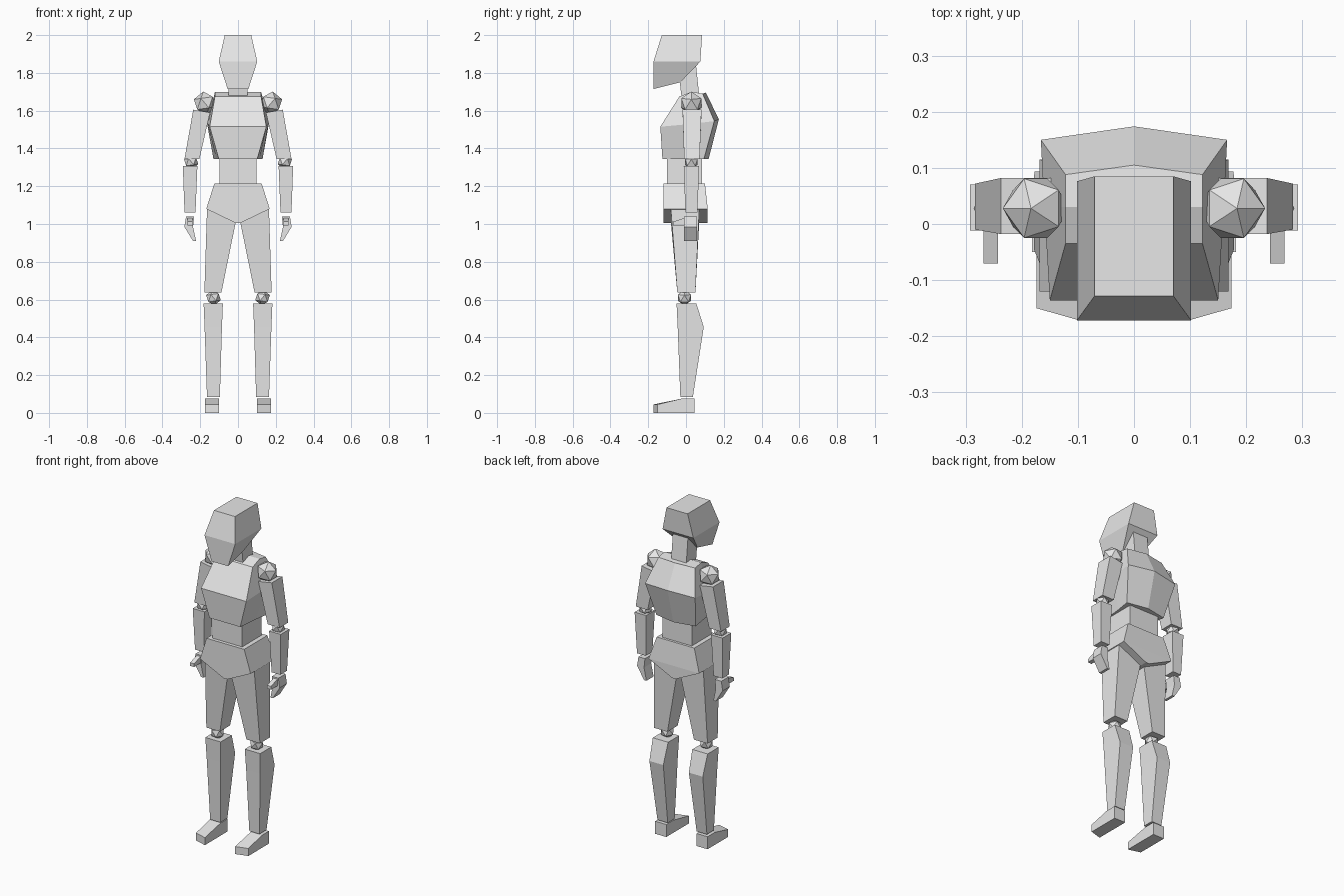
import bpy, bmesh, math
from mathutils import Matrix

cube = bpy.data.objects.get("Cube")
if cube:
    bpy.data.objects.remove(cube, do_unlink=True)

GREY = (0.8, 0.8, 0.8, 1.0)
grey = bpy.data.materials.new("plain grey")
grey.use_nodes = True
grey.diffuse_color = GREY
grey.node_tree.nodes["Principled BSDF"].inputs["Base Color"].default_value = GREY


def finish(bm, name):
    """Turn a bmesh into a flat shaded object."""
    bmesh.ops.recalc_face_normals(bm, faces=bm.faces[:])
    mesh = bpy.data.meshes.new(name)
    bm.to_mesh(mesh)
    bm.free()
    mesh.materials.append(grey)
    bpy.context.collection.objects.link(bpy.data.objects.new(name, mesh))


def loft(name, rings, top_split=None):
    """Bridge equal rings of points, from top to bottom, and cap both ends."""
    bm = bmesh.new()
    loops = [[bm.verts.new(p) for p in ring] for ring in rings]
    n = len(loops[0])
    for a, b in zip(loops, loops[1:]):
        for i in range(n):
            j = (i + 1) % n
            bm.faces.new((a[i], a[j], b[j], b[i]))
    cap = bm.faces.new(loops[0])
    bm.faces.new(loops[-1][::-1])
    if top_split:
        bmesh.utils.face_split(cap, loops[0][top_split[0]], loops[0][top_split[1]])
    finish(bm, name)


def sym(*half):
    """Ring from its +x half, mirrored to -x; points on x = 0 are shared."""
    return list(half) + [(-x, y, z) for x, y, z in reversed(half) if x > 0]


def box(s, x0, x1, y0, y1, z_in, z_out=None):
    """Four-point limb ring on side s; the outer edge may have another height."""
    z_out = z_in if z_out is None else z_out
    return [(s * x0, y0, z_in), (s * x1, y0, z_out),
            (s * x1, y1, z_out), (s * x0, y1, z_in)]


def joint(name, s, x, y, z, r):
    """Twenty-sided ball, tipped slightly outward."""
    bm = bmesh.new()
    bmesh.ops.create_icosphere(bm, subdivisions=1, radius=r)
    bm.transform(Matrix.Translation((s * x, y, z)) @ Matrix.Diagonal((s, 1, 1, 1))
                 @ Matrix.Rotation(math.radians(8), 4, 'Y'))
    finish(bm, name)


# Head and neck
loft("head", [
    sym((0.07, -0.128, 2.0), (0.07, 0.085, 2.0)),
    sym((0.102, -0.172, 1.86), (0.102, 0.076, 1.86)),
    sym((0.055, -0.172, 1.715), (0.055, -0.03, 1.75)),
])
loft("neck", [
    sym((0.05, -0.045, 1.85), (0.05, 0.052, 1.85)),
    sym((0.05, -0.022, 1.66), (0.05, 0.072, 1.66)),
])

# Chest with a ridged back and sloping shoulders
loft("chest", [
    sym((0.122, -0.035, 1.675), (0.122, 0.03, 1.70), (0.122, 0.088, 1.69), (0, 0.105, 1.695)),
    sym((0.15, -0.136, 1.515), (0.16, 0.03, 1.53), (0.166, 0.15, 1.545), (0, 0.174, 1.555)),
    sym((0.102, -0.125, 1.345), (0.115, 0.0, 1.345), (0.13, 0.095, 1.345), (0, 0.12, 1.345)),
], top_split=(1, 5))

# Waist and hips
loft("waist", [
    sym((0.098, -0.1, 1.37), (0.098, 0.085, 1.37)),
    sym((0.098, -0.1, 1.18), (0.098, 0.085, 1.18)),
])
loft("hips", [
    sym((0.125, -0.12, 1.215), (0.125, 0.1, 1.215)),
    sym((0.168, -0.12, 1.08), (0.168, 0.115, 1.08)),
    sym((0.012, -0.12, 1.005), (0.012, 0.115, 1.005)),
])

for side, s in (("left", 1), ("right", -1)):
    # Arm
    joint(side + "_shoulder", s, 0.175, 0.028, 1.64, 0.062)
    loft(side + "_upper_arm", [box(s, 0.148, 0.237, -0.018, 0.082, 1.59, 1.605),
                               box(s, 0.204, 0.283, -0.01, 0.072, 1.345)])
    joint(side + "_elbow", s, 0.248, 0.028, 1.33, 0.04)
    loft(side + "_forearm", [box(s, 0.215, 0.292, -0.012, 0.07, 1.308),
                             box(s, 0.225, 0.283, -0.003, 0.06, 1.06)])

    # Hand: palm, curled fingers and a thumb pointing forward
    loft(side + "_hand", [box(s, 0.232, 0.275, -0.01, 0.058, 1.04),
                          box(s, 0.238, 0.284, -0.01, 0.058, 0.985),
                          box(s, 0.222, 0.238, -0.01, 0.058, 0.91)])
    loft(side + "_thumb", [box(s, 0.242, 0.268, y, y, z0)[:2] + box(s, 0.242, 0.268, y, y, z1)[2:]
                           for y, z0, z1 in ((0.0, 1.035, 0.992), (-0.07, 1.012, 0.992))])

    # Leg
    loft(side + "_thigh", [box(s, 0.012, 0.164, -0.08, 0.07, 1.01, 1.078),
                           box(s, 0.088, 0.178, -0.046, 0.05, 0.637)])
    joint(side + "_knee", s, 0.13, -0.008, 0.61, 0.041)
    loft(side + "_shin", [box(s, 0.08, 0.182, -0.05, 0.055, 0.578),
                          box(s, 0.085, 0.177, -0.044, 0.094, 0.455),
                          box(s, 0.096, 0.164, -0.03, 0.036, 0.083)])

    # Foot: side profile swept across, with the toe edge angled back on the outside
    loft(side + "_foot", [[(s * x, 0.044, 0), (s * x, 0.044, 0.075), (s * x, -0.025, 0.075),
                           (s * x, toe, 0.045), (s * x, toe, 0)]
                          for x, toe in ((0.1, -0.171), (0.174, -0.15))])
